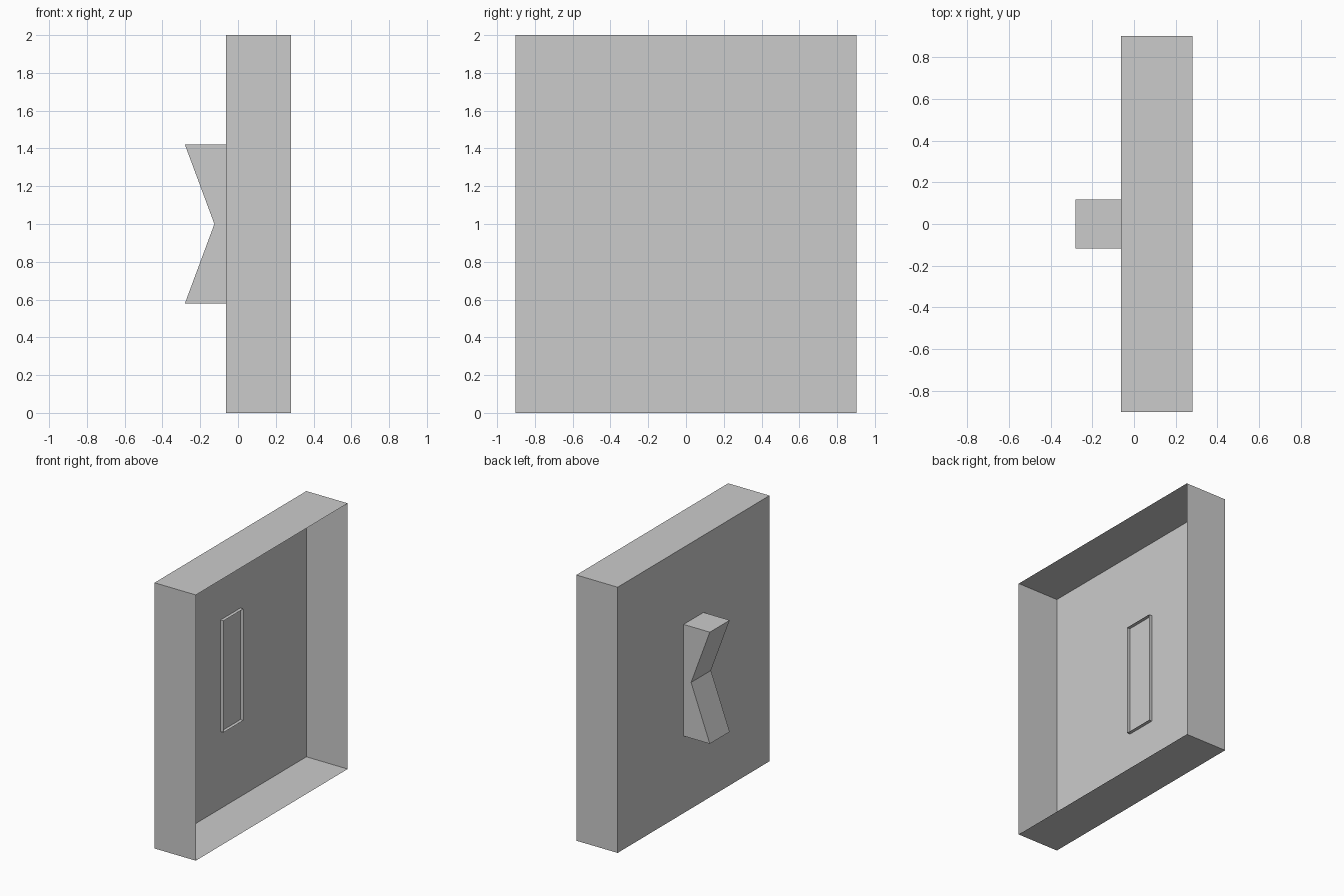
import bpy
import bmesh

cube = bpy.data.objects.get("Cube")
if cube:
    bpy.data.objects.remove(cube, do_unlink=True)

grey = bpy.data.materials.new("plain_grey")
grey.use_nodes = True
colour = (0.6, 0.6, 0.6, 1)
grey.diffuse_color = colour
grey.node_tree.nodes["Principled BSDF"].inputs["Base Color"].default_value = colour

PLATE_X = -0.063


def open_prism(name, profile, half_depth):
    """Extrude an x-z profile along y; leave its last edge (the +x side) open."""
    bm = bmesh.new()
    front = [bm.verts.new((x, -half_depth, z)) for x, z in profile]
    back = [bm.verts.new((x, half_depth, z)) for x, z in profile]
    bm.faces.new(front)
    bm.faces.new(back[::-1])
    for i in range(len(profile) - 1):
        bm.faces.new((front[i], back[i], back[i + 1], front[i + 1]))
    bmesh.ops.recalc_face_normals(bm, faces=bm.faces)
    mesh = bpy.data.meshes.new(name)
    bm.to_mesh(mesh)
    bm.free()
    mesh.materials.append(grey)
    obj = bpy.data.objects.new(name, mesh)
    bpy.context.collection.objects.link(obj)
    return obj


# Shallow tray, open towards +x
open_prism("tray_panel",
           [(0.281, 0), (PLATE_X, 0), (PLATE_X, 2), (0.281, 2)], 0.903)

# Notched handle whose hollow end pokes slightly through the panel
rim = PLATE_X + 0.025
open_prism("notched_handle",
           [(rim, 0.58), (-0.281, 0.58), (-0.125, 1), (-0.281, 1.42), (rim, 1.42)], 0.118)
